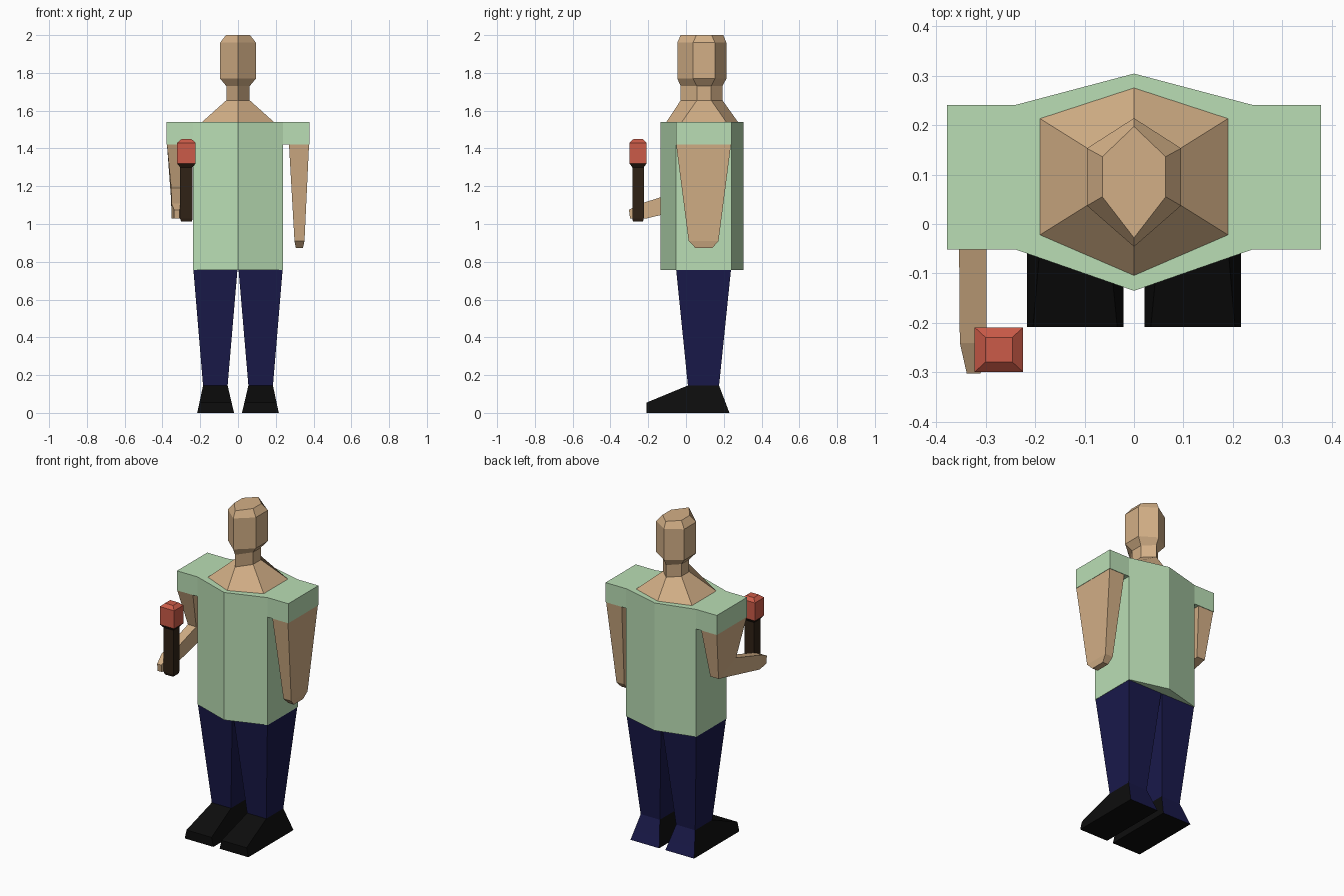
import bpy, bmesh

if "Cube" in bpy.data.objects:
    bpy.data.objects.remove(bpy.data.objects["Cube"])


def material(name, rgb):
    m = bpy.data.materials.new(name)
    m.diffuse_color = (*rgb, 1)
    m.use_nodes = True
    m.node_tree.nodes["Principled BSDF"].inputs["Base Color"].default_value = m.diffuse_color
    return m


SKIN = material("skin", (0.65, 0.43, 0.24))
GREEN = material("light_green", (0.49, 0.73, 0.46))
NAVY = material("navy", (0.01, 0.01, 0.07))
BLACK = material("black", (0.004, 0.004, 0.004))
RED = material("red", (0.6, 0.105, 0.065))
BROWN = material("brown", (0.03, 0.016, 0.008))


def loft(name, rings, mat, bottom=True, top=True, mirror=False, edit=None):
    """Join equal-sized rings of points with quads, optionally capping the ends."""
    bm = bmesh.new()
    vs = [[bm.verts.new(p) for p in r] for r in rings]
    n = len(rings[0])
    for a, b in zip(vs, vs[1:]):
        for i in range(n):
            j = (i + 1) % n
            bm.faces.new((a[i], a[j], b[j], b[i]))
    if bottom:
        bm.faces.new(vs[0][::-1])
    if top:
        bm.faces.new(vs[-1])
    if edit:
        edit(bm)
    bmesh.ops.recalc_face_normals(bm, faces=bm.faces[:])
    me = bpy.data.meshes.new(name)
    bm.to_mesh(me)
    bm.free()
    me.materials.append(mat)
    ob = bpy.data.objects.new(name, me)
    bpy.context.collection.objects.link(ob)
    if mirror:
        mod = ob.modifiers.new("mirror", 'MIRROR')
        mod.use_mirror_merge = False
    return ob


def hexagon(z, w, front, side_front, side_back, back):
    return [(0, front, z), (w, side_front, z), (w, side_back, z),
            (0, back, z), (-w, side_back, z), (-w, side_front, z)]


def rect(z, x0, x1, y0, y1):
    return [(x0, y0, z), (x1, y0, z), (x1, y1, z), (x0, y1, z)]


# Shirt: hexagonal body with short sleeves pulled out of the upper sides
def sleeves(bm):
    bm.normal_update()
    sides = [f for f in bm.faces
             if abs(f.calc_center_median().x) > 0.23 and f.calc_center_median().z > 1.43]
    for f in bmesh.ops.extrude_discrete_faces(bm, faces=sides)['faces']:
        for v in f.verts:
            v.co.x = 0.378 if v.co.x > 0 else -0.378


loft("shirt", [hexagon(z, 0.238, -0.135, -0.052, 0.241, 0.304) for z in (0.757, 1.42, 1.54)],
     GREEN, edit=sleeves)

# Shoulders, neck and head in one faceted column
neck = (0.062, -0.028, 0.058, 0.133, 0.193)
skull = (0.095, -0.046, 0.037, 0.153, 0.214)
loft("head_and_neck", [
    hexagon(1.54, 0.19, -0.104, -0.022, 0.213, 0.275),
    hexagon(1.655, *neck), hexagon(1.73, *neck),
    hexagon(1.77, *skull), hexagon(1.96, *skull),
    hexagon(2.0, 0.064, -0.028, 0.055, 0.136, 0.197)], SKIN, bottom=False)

# Trouser legs
loft("trouser_leg", [rect(0.145, 0.055, 0.185, 0.01, 0.175),
                     rect(0.757, 0.003, 0.236, -0.052, 0.238)], NAVY,
     bottom=False, mirror=True)

# Shoes with sloping toes and navy heels
shoe = loft("shoe", [rect(0, 0.021, 0.216, -0.208, 0.23),
                     rect(0.055, 0.034, 0.204, -0.208, 0.209),
                     rect(0.145, 0.055, 0.185, 0.01, 0.175)], BLACK,
            top=False, mirror=True)
shoe.data.materials.append(NAVY)
for p in shoe.data.polygons:
    if p.normal.y > 0.5:
        p.material_index = 1

# Hanging arm
loft("straight_arm", [rect(0.873, 0.306, 0.344, 0.05, 0.14),
                      rect(0.91, 0.299, 0.352, 0.014, 0.172),
                      rect(1.42, 0.27, 0.376, -0.052, 0.238)], SKIN, top=False)


# Bent arm, sections given as front/upper and back/lower (y, z) points
def section(x0, x1, a, b):
    return [(x0, *a), (x1, *a), (x1, *b), (x0, *b)]


loft("bent_arm", [section(-0.376, -0.27, (-0.052, 1.42), (0.238, 1.42)),
                  section(-0.354, -0.298, (0.02, 1.19), (0.19, 1.125)),
                  section(-0.352, -0.298, (-0.24, 1.108), (-0.215, 1.028)),
                  section(-0.338, -0.31, (-0.302, 1.075), (-0.296, 1.03))],
     SKIN, bottom=False)


# Microphone
def square(z, r):
    return rect(z, -0.273 - r, -0.273 + r, -0.254 - r * 0.92, -0.254 + r * 0.92)


loft("microphone_handle", [square(1.012, 0.028), square(1.028, 0.033),
                           square(1.3, 0.033), square(1.32, 0.049)], BROWN, top=False)
loft("microphone_head", [square(1.32, 0.049), square(1.43, 0.049),
                         square(1.449, 0.027)], RED, bottom=False)
